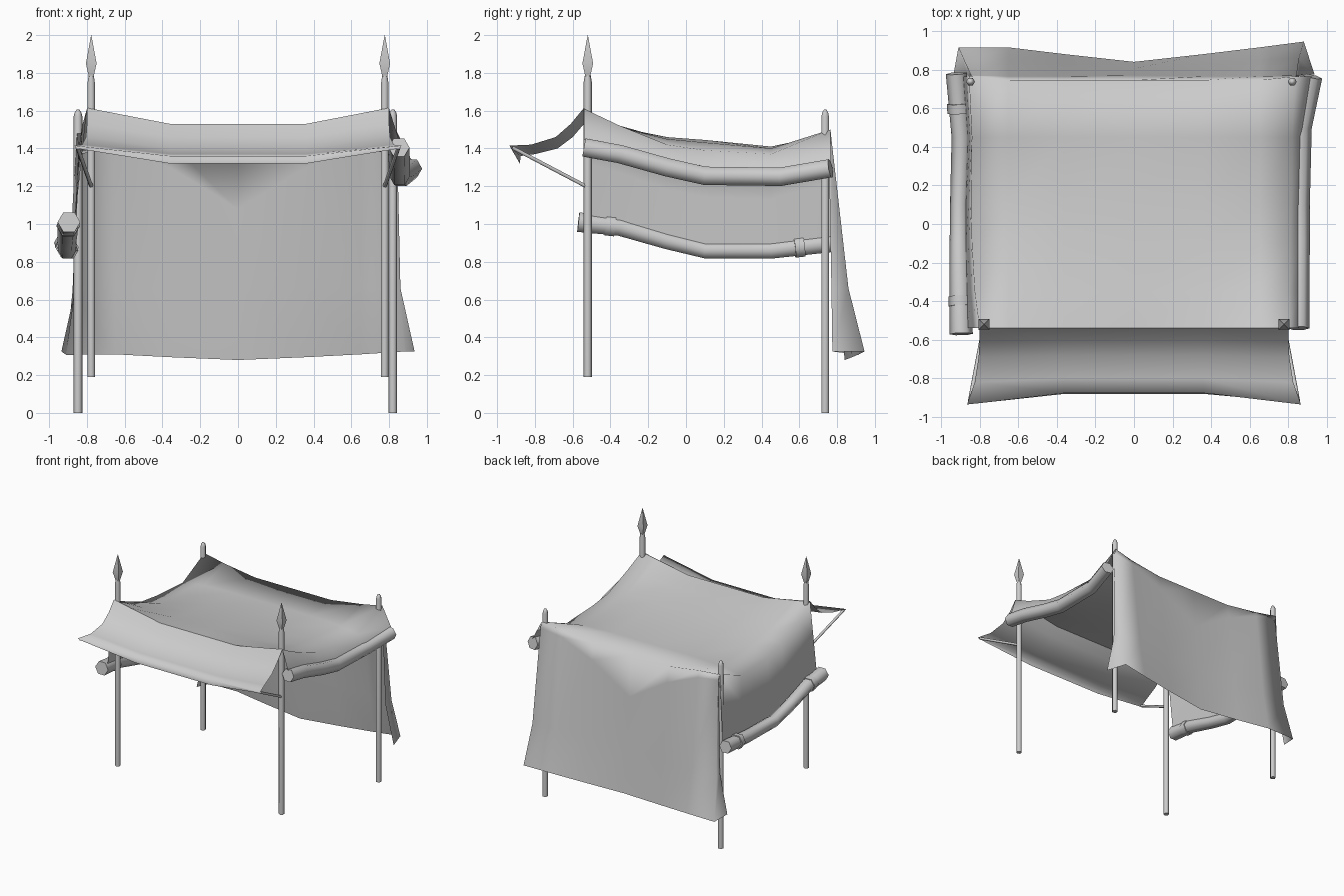
import bpy, bmesh, math
from mathutils import Vector

cube = bpy.data.objects.get("Cube")
if cube:
    bpy.data.objects.remove(cube)

grey = bpy.data.materials.new("plain grey")
grey.use_nodes = True
grey.diffuse_color = (0.6, 0.6, 0.6, 1)
grey.node_tree.nodes["Principled BSDF"].inputs["Base Color"].default_value = grey.diffuse_color


def finish(name, bm, angle):
    mesh = bpy.data.meshes.new(name)
    bm.to_mesh(mesh)
    bm.free()
    mesh.materials.append(grey)
    obj = bpy.data.objects.new(name, mesh)
    bpy.context.collection.objects.link(obj)
    bpy.ops.object.select_all(action='DESELECT')
    obj.select_set(True)
    bpy.context.view_layer.objects.active = obj
    bpy.ops.object.shade_smooth_by_angle(angle=math.radians(angle))


def bridge(bm, rows, closed=False):
    for a, b in zip(rows, rows[1:]):
        count = len(a)
        for i in range(count if closed else count - 1):
            j = (i + 1) % count
            bm.faces.new((a[i], a[j], b[j], b[i]))


def sheet(name, *grids):
    """Cloth lofted through rows of points, welding grids that share an edge."""
    bm = bmesh.new()
    for rows in grids:
        bridge(bm, [[bm.verts.new(p) for p in row] for row in rows])
    bmesh.ops.remove_doubles(bm, verts=bm.verts, dist=0.001)
    bmesh.ops.recalc_face_normals(bm, faces=bm.faces)
    finish(name, bm, 110)


def tube(name, path, radii, sides=6, turn=0.0):
    """Capped faceted tube with a radius at each path point."""
    bm = bmesh.new()
    path = [Vector(p) for p in path]
    rings = []
    for i, p in enumerate(path):
        t = (path[min(i + 1, len(path) - 1)] - path[max(i - 1, 0)]).normalized()
        u = (Vector((1, 0, 0)) - t * t.x).normalized()
        v = t.cross(u)
        ring = []
        for k in range(sides):
            a = turn + math.tau * k / sides
            ring.append(bm.verts.new(p + radii[i] * (u * math.cos(a) + v * math.sin(a))))
        rings.append(ring)
    bridge(bm, rings, closed=True)
    bm.faces.new(rings[0])
    bm.faces.new(rings[-1])
    bmesh.ops.recalc_face_normals(bm, faces=bm.faces)
    finish(name, bm, 65)


def along(path, y):
    """Point on a path at depth y."""
    for a, b in zip(path, path[1:]):
        if a[1] <= y <= b[1]:
            return Vector(a).lerp(Vector(b), (y - a[1]) / (b[1] - a[1]))
    return Vector(path[-1] if y > path[-1][1] else path[0])


# Posts, finials and awning struts
for side, s, back_x in (("left", 1, 0.82), ("right", -1, -0.847)):
    x = 0.777 * s
    tube(side + "_front_post", [(x, -0.52, z) for z in (0.19, 1.75, 1.785)],
         (0.022, 0.022, 0.016), 6, math.pi / 6)
    tube(side + "_finial", [(x, -0.52, z) for z in (1.78, 1.85, 2.0)],
         (0.018, 0.04, 0.001), 4, math.pi / 4)
    tube(side + "_back_post", [(back_x, 0.737, z) for z in (0, 1.57, 1.59, 1.605)],
         (0.023, 0.023, 0.018, 0.008))
    tube(side + "_awning_strut", [(x, -0.53, 1.2), (0.85 * s, -0.92, 1.405)],
         (0.011, 0.011))

# Rolled-up side curtains
left_roll = [(0.852, -0.54, 1.405), (0.853, -0.35, 1.37), (0.855, -0.1, 1.3),
             (0.855, 0.1, 1.255), (0.865, 0.5, 1.25), (0.92, 0.765, 1.295)]
right_roll = [(-0.895, -0.57, 1.01), (-0.9, -0.35, 0.985), (-0.905, -0.1, 0.91),
              (-0.905, 0.1, 0.86), (-0.895, 0.45, 0.86), (-0.92, 0.78, 0.9)]
tube("left_curtain_roll", left_roll, [0.056] * 6)
tube("right_curtain_roll", right_roll, (0.06, 0.055, 0.05, 0.048, 0.05, 0.055))
for i, y in enumerate((-0.4, 0.6)):
    tube("curtain_tie_%d" % (i + 1),
         [along(right_roll, y - 0.025), along(right_roll, y + 0.025)], (0.062, 0.062))

# Roof and side curtains: depth, middle and edge height, right and left edge, edge pull
roof_rows = []
for y, mid, edge, xr, xl, pull in ((-0.54, 1.53, 1.61, -0.8, 0.8, 0.66),
                                   (-0.35, 1.505, 1.52, -0.825, 0.805, 0.4),
                                   (-0.1, 1.46, 1.42, -0.84, 0.81, 0.25),
                                   (0.1, 1.445, 1.39, -0.845, 0.815, 0.25),
                                   (0.45, 1.41, 1.37, -0.84, 0.82, 0.25),
                                   (0.765, 1.43, 1.5, -0.855, 0.835, 0.6)):
    low, high = along(right_roll, y), along(left_roll, y)
    hem = Vector((low.x + 0.035, y, low.z + 0.035))
    top = Vector((xr, y, edge))
    side_z = mid + (edge - mid) * pull
    # The back edge bows forward in the middle
    bow = y - 0.02 if y > 0.7 else y
    roof_rows.append([hem, hem.lerp(top, 0.5), top, (-0.65, bow, side_z),
                      (-0.36, bow, mid), (0, bow, mid), (0.36, bow, mid),
                      (0.65, bow, side_z), (xl, y, edge), (high.x, y, high.z + 0.04)])

# Back curtain, folded below its top edge and wrapped round the posts
# Each row: wing x and y, corner x, y and z, then y and z further in
curtain = [[(-0.85, 0.755, 1.49)] + roof_rows[-1][2:9] + [(0.83, 0.755, 1.49)]]
for wx, wy, cx, cy, cz, sy, sz, hy, hz, my, mz in (
        (0.84, 0.755, 0.842, 0.77, 1.45, 0.765, 1.42, 0.765, 1.3, 0.77, 1.08),
        (0.86, 0.77, 0.855, 0.86, 0.66, 0.85, 0.66, 0.83, 0.66, 0.805, 0.66),
        (0.935, 0.775, 0.88, 0.945, 0.325, 0.915, 0.31, 0.88, 0.295, 0.84, 0.28)):
    f = 1.5 - cz
    curtain.append([(-wx, wy, cz), (-cx - 0.025 * f, cy - 0.025 * f, cz - 0.015 * f),
                    (-0.65, sy, sz), (-0.36, hy, hz), (0, my, mz), (0.36, hy, hz),
                    (0.65, sy, sz), (cx, cy, cz), (wx, wy, cz)])
sheet("roof_side_and_back_curtains", roof_rows, curtain)

# Front awning with its turned-down hem
awning = []
for x, y, z, mid_y, mid_z in ((0.8, -0.54, 1.615, -0.54, 1.53),
                              (0.8, -0.61, 1.53, -0.6, 1.46),
                              (0.805, -0.69, 1.46, -0.68, 1.4),
                              (0.825, -0.82, 1.42, -0.8, 1.37),
                              (0.865, -0.935, 1.415, -0.875, 1.36),
                              (0.855, -0.925, 1.4, -0.88, 1.32)):
    awning.append([(-x, y, z), (-0.36, mid_y, mid_z), (0.36, mid_y, mid_z), (x, y, z)])
sheet("front_awning", awning)
